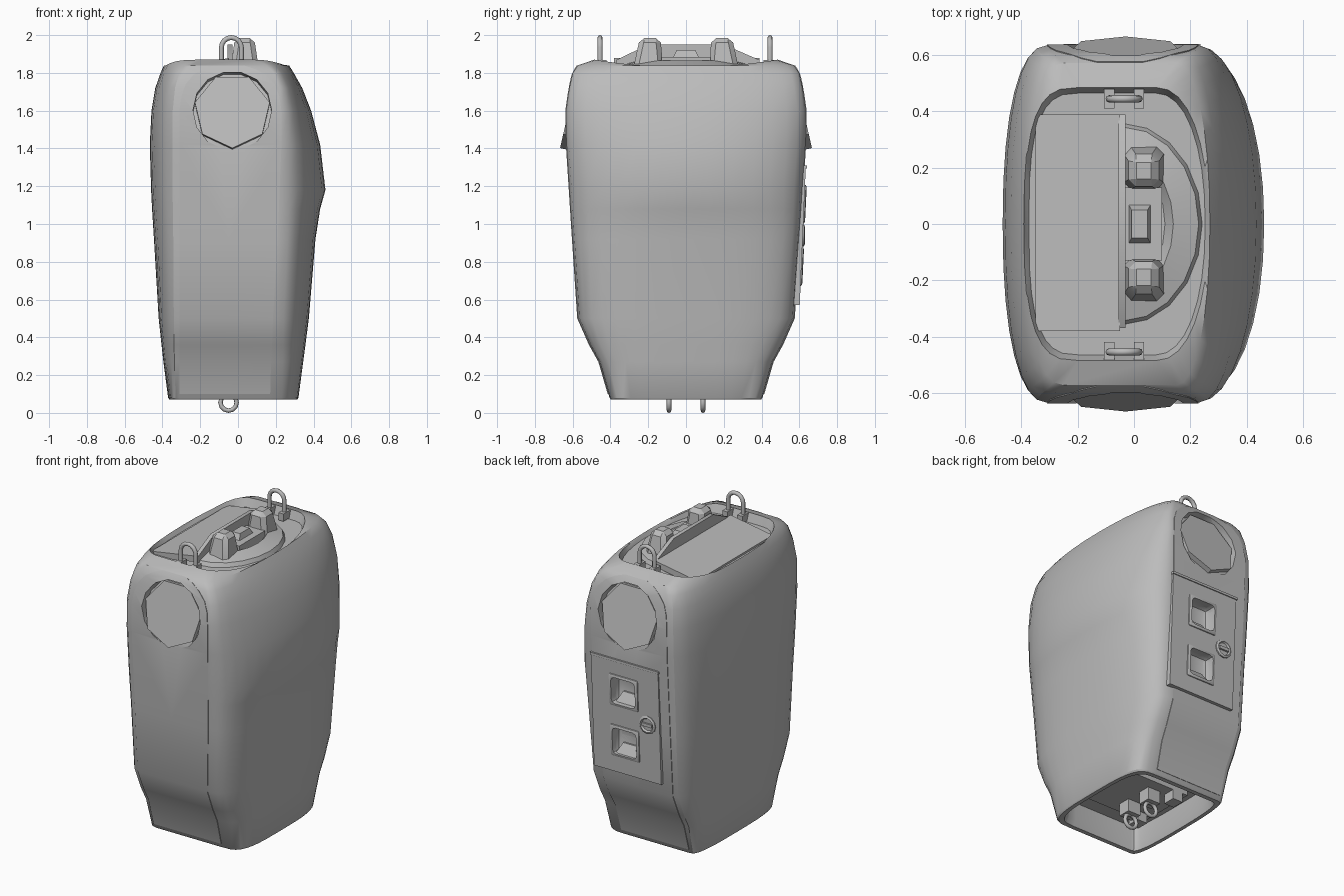
import bpy, bmesh
from math import sin, cos, pi, radians
from mathutils import Matrix, Vector

if "Cube" in bpy.data.objects:
    bpy.data.objects.remove(bpy.data.objects["Cube"])

grey = bpy.data.materials.new("plain grey")
grey.use_nodes = True
grey.diffuse_color = (0.5, 0.5, 0.5, 1)
grey.node_tree.nodes["Principled BSDF"].inputs["Base Color"].default_value = (0.5, 0.5, 0.5, 1)
MID = -0.03
parts = []


def finish(name, bm):
    bmesh.ops.recalc_face_normals(bm, faces=bm.faces)
    me = bpy.data.meshes.new(name)
    bm.to_mesh(me)
    bm.free()
    ob = bpy.data.objects.new(name, me)
    bpy.context.collection.objects.link(ob)
    me.materials.append(grey)
    parts.append(ob)
    return ob


def loft(name, rings):
    """Skin closed rings of equal length and cap both ends."""
    bm = bmesh.new()
    rows = [[bm.verts.new(p) for p in r] for r in rings]
    for lo, hi in zip(rows, rows[1:]):
        for i in range(len(lo)):
            j = (i + 1) % len(lo)
            bm.faces.new((lo[i], lo[j], hi[j], hi[i]))
    bm.faces.new(rows[0])
    bm.faces.new(rows[-1])
    return finish(name, bm)


def block(name, x, y, z, top=1.0, shear=0.0):
    """Box from ranges, its top scaled by top and its y sheared by shear."""
    cx, cy = sum(x) / 2, sum(y) / 2
    rings = []
    for h, k, s in ((z[0], 1, 0), (z[1], top, shear)):
        rings.append([(cx + (px - cx) * k, cy + (py - cy) * k + s, h)
                      for px, py in ((x[0], y[0]), (x[1], y[0]), (x[1], y[1]), (x[0], y[1]))])
    return loft(name, rings)


def section(z, x0, x1, y, a, b, right, left, steps=16):
    """Outline with flat front and back from a to b and bulging sides."""
    pts = []
    for edge, reach, n, way in ((b, x1, right, 1), (a, x0, left, -1)):
        for i in range(steps + 1):
            t = -pi / 2 + pi * i / steps
            c, s = max(cos(t), 0) ** (2 / n), abs(sin(t)) ** (2 / n)
            pts.append(Vector((edge + (reach - edge) * c, way * y * (s if t > 0 else -s), z)))
    return pts


def shrunk(ring, k, z):
    return [Vector((MID + (p.x - MID) * k, p.y * k, z)) for p in ring]


def prism(name, sides, radius, side, y0, y1, start):
    """Tilted polygonal plug on the front (-1) or back (1)."""
    rings = []
    tilt = Matrix.Rotation(side * radians(12.7), 3, 'X')
    for depth in (y0, y1):
        rings.append([tilt @ Vector((radius * cos(start + 2 * pi * i / sides), side * depth,
                                     radius * sin(start + 2 * pi * i / sides)))
                      + Vector((MID, side * 0.622, 1.6)) for i in range(sides)])
    return loft(name, rings)


def apply(ob, kind, **settings):
    mod = ob.modifiers.new(kind.title(), kind)
    for key, value in settings.items():
        setattr(mod, key, value)
    bpy.context.view_layer.objects.active = ob
    bpy.ops.object.modifier_apply(modifier=mod.name)


# Shell levels: height, left, right, depth, flat start, flat end, side fullness
levels = [
    (0.08, -0.37, 0.32, 0.405, -0.31, 0.17, 3.6, 3),
    (0.27, -0.395, 0.345, 0.46, -0.31, 0.175, 3.2, 2.8),
    (0.36, -0.405, 0.357, 0.51, -0.31, 0.18, 3, 2.7),
    (0.50, -0.42, 0.375, 0.572, -0.31, 0.185, 2.7, 2.5),
    (0.92, -0.445, 0.41, 0.60, -0.31, 0.21, 2.4, 2.3),
    (1.08, -0.455, 0.435, 0.611, -0.31, 0.22, 2.2, 2.3),
    (1.18, -0.46, 0.463, 0.617, -0.31, 0.22, 2.1, 2.3),
    (1.42, -0.467, 0.435, 0.632, -0.31, 0.23, 2.1, 2.3),
    (1.60, -0.458, 0.387, 0.635, -0.31, 0.23, 2.1, 2.3),
    (1.72, -0.438, 0.34, 0.618, -0.30, 0.22, 2.1, 2.3),
    (1.80, -0.41, 0.295, 0.6, -0.28, 0.19, 2.1, 2.3),
    (1.84, -0.392, 0.27, 0.573, -0.25, 0.15, 2.1, 2.3)]


def at(z):
    for lo, hi in zip(levels, levels[1:]):
        if z <= hi[0]:
            t = (z - lo[0]) / (hi[0] - lo[0])
            return [p + (q - p) * t for p, q in zip(lo, hi)]
    return levels[-1]


# Shell with hollow underside and dished top
foot = section(*levels[0])
mouth = section(1.83, -0.388, 0.265, 0.485, -0.2, 0.08, 2.2, 3)
for p in mouth:
    p.z += 0.04 * (p.y / 0.485) ** 2
shell = loft("shell", [shrunk(foot, 0.87, 0.22), shrunk(foot, 0.88, 0.11), shrunk(foot, 0.91, 0.07),
                       shrunk(foot, 0.98, 0.07)]
             + [section(*l) for l in levels] + [mouth, shrunk(mouth, 0.96, 1.815)])

# Arched strips on front and back
strips = []
for side, label in ((-1, "front"), (1, "back")):
    bm = bmesh.new()
    rows = []
    for z, k in ((0.1, 1), (0.27, 1), (0.36, 1), (0.5, 1), (0.92, 1), (1.42, 1), (1.6, 1), (1.68, 0.98),
                 (1.74, 0.93), (1.79, 0.8), (1.82, 0.64), (1.84, 0.4)):
        y, a, b = at(z)[3:6]
        c, h = (a + b) / 2, (b - a) / 2 * k
        rows.append([bm.verts.new((c + h * u, side * (y + 0.004), z)) for u in (-1, 0, 1)])
    for lo, hi in zip(rows, rows[1:]):
        for i in range(2):
            bm.faces.new((lo[i], lo[i + 1], hi[i + 1], hi[i]))
    strip = finish(label + "_strip", bm)
    apply(strip, 'SOLIDIFY', thickness=0.03, offset=-1 if strip.data.polygons[0].normal.y * side > 0 else 1)
    strips.append(strip)

# Back service panel with lip and window frames
panel = block("back_panel", (-0.245, 0.232), (0.545, 0.602), (0.57, 1.3), 1, 0.032)
block("panel_lip", (-0.25, 0.236), (0.58, 0.64), (1.295, 1.31))
windows = ((0.69, 0.86), (1.02, 1.19))
frames, cutters = [], []
for z0, z1 in windows:
    y = 0.602 + 0.044 * (z0 - 0.57)
    frame = block("window_frame", (-0.1, 0.11), (0.54, y + 0.008), (z0 - 0.02, z1 + 0.02), 1, 0.01)
    apply(frame, 'BEVEL', width=0.015, segments=2)
    frames.append(frame)
    cut = block("window_cutter", (-0.08, 0.09), (0.555, 0.75), (z0, z1))
    apply(cut, 'BEVEL', width=0.025, segments=2)
    cutters.append(cut)

# Round sockets for the end plugs
for side in (-1, 1):
    cutters.append(prism("socket_cutter", 14, 0.208, side, -0.03, 0.2, 0))
for ob in [shell, panel] + strips + frames:
    for cut in cutters:
        apply(ob, 'BOOLEAN', object=cut, operation='DIFFERENCE', solver='EXACT')
for cut in cutters:
    parts.remove(cut)
    bpy.data.objects.remove(cut)
for side, label in ((-1, "front"), (1, "back")):
    prism(label + "_plug", 7, 0.203, side, -0.06, 0.0, -pi / 2)
for z0, z1 in windows:
    block("window_sill", (-0.07, 0.08), (0.53, 0.6), (z0, z0 + 0.06), 0.6, -0.02)

# Panel latch
loft("latch", [[(-0.16 + r * cos(i * pi / 6), y, 0.94 + r * sin(i * pi / 6)) for i in range(12)]
               for r, y in ((0.058, 0.58), (0.058, 0.624), (0.045, 0.63), (0.038, 0.618))])
block("latch_key", (-0.195, -0.125), (0.6, 0.63), (0.93, 0.95))

# Tilted lid and its upright edge
loft("lid", [[(-0.35, y0, z - 0.03), (-0.05, y0, z + 0.02), (-0.05, y1, z + 0.02), (-0.35, y1, z - 0.03)]
             for y0, y1, z in ((-0.38, 0.39, 1.82), (-0.38, 0.39, 1.858))])
loft("lid_edge", [[(x, -0.37, 1.81), (x, 0.39, 1.81), (x, 0.39, 1.868), (x, 0.2, 1.95),
                   (x, -0.2, 1.95), (x, -0.37, 1.868)] for x in (-0.055, -0.03)])


# Stepped half-round well beside the lid
def half_ring(rx, ry, z):
    return [(-0.04 + rx * cos(t), ry * sin(t), z) for t in [-pi / 2 + pi * i / 10 for i in range(11)]]


loft("well_step", [half_ring(0.285, 0.36, 1.81), half_ring(0.27, 0.345, 1.84), half_ring(0.18, 0.25, 1.865),
                   half_ring(0.15, 0.22, 1.825)])
for s in (-1, 1):
    knob = block("well_knob", (-0.04, 0.11), (s * 0.2 - 0.08, s * 0.2 + 0.08), (1.82, 1.985), 0.68, -s * 0.01)
    apply(knob, 'BEVEL', width=0.025, segments=1)
block("well_bridge", (-0.04, 0.1), (-0.13, 0.13), (1.82, 1.885))
block("well_button", (-0.02, 0.06), (-0.07, 0.07), (1.88, 1.92), 0.7)


# Carrying hooks on top
def rod(name, points, radius, cyclic=False):
    cu = bpy.data.curves.new(name, 'CURVE')
    cu.dimensions = '3D'
    cu.bevel_depth, cu.bevel_resolution, cu.use_fill_caps = radius, 2, True
    sp = cu.splines.new('POLY')
    sp.points.add(len(points) - 1)
    for q, p in zip(sp.points, points):
        q.co = (*p, 1)
    sp.use_cyclic_u = cyclic
    cu.materials.append(grey)
    bpy.context.collection.objects.link(bpy.data.objects.new(name, cu))


for y in (-0.455, 0.445):
    arch = [(-0.035 + 0.053 * cos(i * pi / 8), y, 1.934 + 0.053 * sin(i * pi / 8)) for i in range(9)]
    rod("top_hook", [(0.018, y, 1.84)] + arch + [(-0.088, y, 1.84)], 0.013)
    for x in (-0.088, 0.018):
        block("hook_bracket", (x - 0.018, x + 0.018), (y - 0.035, y + 0.035), (1.82, 1.868))

# Underside fittings and small rings
block("underside_plate", (-0.24, 0.18), (-0.2, 0.2), (0.17, 0.23))
for s in (-1, 1):
    block("ring_mount", (-0.09, 0.0), (s * 0.09 - 0.04, s * 0.09 + 0.04), (0.09, 0.18))
    block("underside_lug", (-0.2, -0.13), (s * 0.16 - 0.04, s * 0.16 + 0.04), (0.11, 0.18))
    rod("bottom_ring", [(-0.05 + 0.043 * cos(i * pi / 6), s * 0.09, 0.055 + 0.043 * sin(i * pi / 6))
                        for i in range(12)], 0.012, True)

# Smooth shading with sharp edges kept
bpy.ops.object.select_all(action='DESELECT')
for ob in parts:
    ob.select_set(True)
bpy.context.view_layer.objects.active = shell
bpy.ops.object.shade_smooth_by_angle(angle=radians(30))
